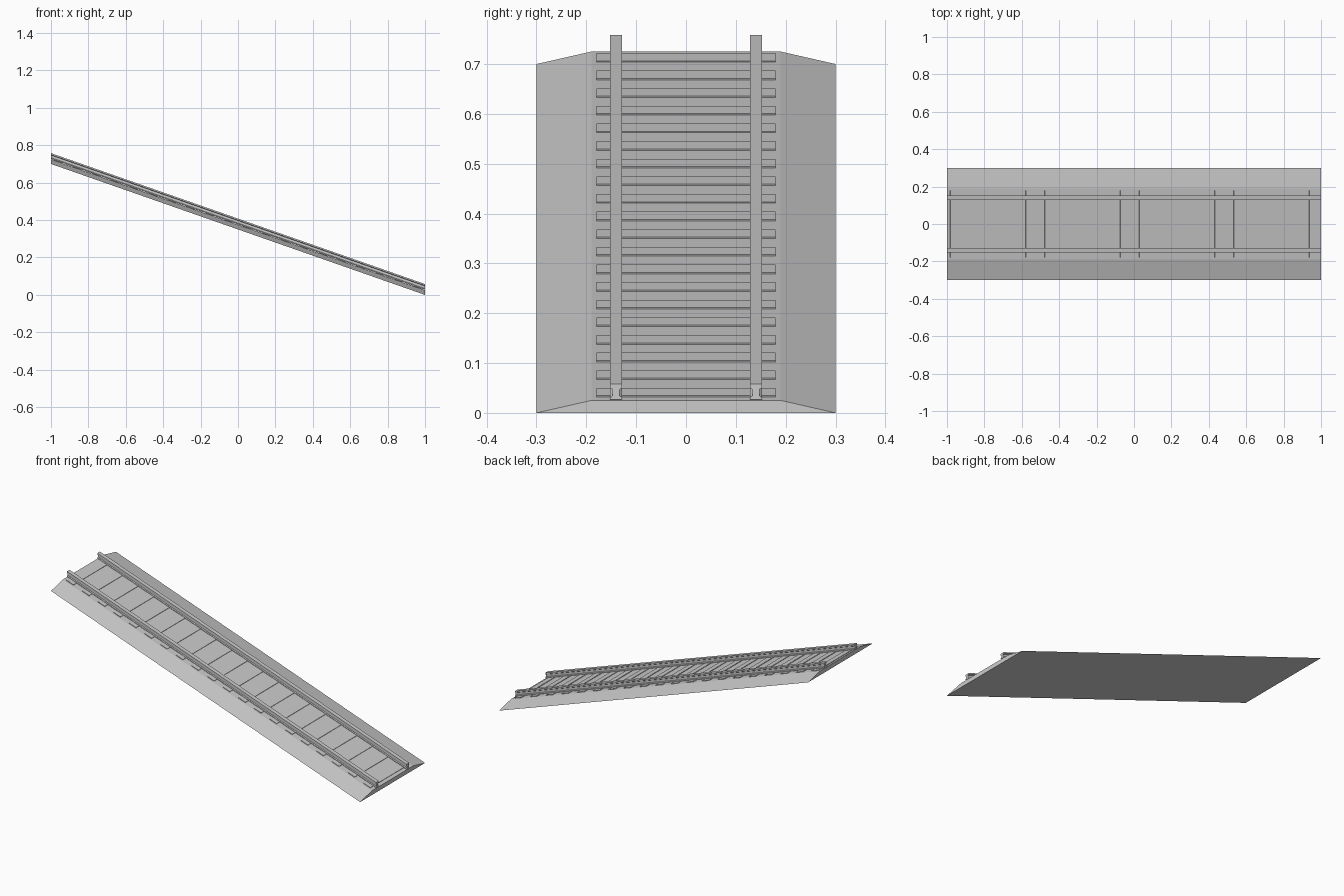
import bpy, bmesh, math
from mathutils import Matrix

if "Cube" in bpy.data.objects:
    bpy.data.objects.remove(bpy.data.objects["Cube"])

SLOPE = 0.35                      # fall per unit of x
ANGLE = math.atan(SLOPE)


def ground(x):
    return SLOPE * (1 - x)


def finish(bm, name):
    bmesh.ops.recalc_face_normals(bm, faces=bm.faces)
    me = bpy.data.meshes.new(name)
    bm.to_mesh(me)
    bm.free()
    ob = bpy.data.objects.new(name, me)
    bpy.context.collection.objects.link(ob)
    return ob


def sloped_profile(name, pts, y0=0.0):
    """Sweep a (y, z) section down the slope with upright ends."""
    bm = bmesh.new()
    ends = [[bm.verts.new((x, y0 + y, ground(x) + z)) for y, z in pts] for x in (-1, 1)]
    n = len(pts)
    for i in range(n):
        j = (i + 1) % n
        bm.faces.new((ends[0][i], ends[0][j], ends[1][j], ends[1][i]))
    for e in ends:
        bm.faces.new(e)
    return finish(bm, name)


# Gravel bed
sloped_profile("ballast_bed", [(-0.3, 0), (0.3, 0), (0.19, 0.025), (-0.19, 0.025)])

# Two rails with head, web and foot
half = [(0.012, 0.027), (0.012, 0.031), (0.007, 0.034),
        (0.007, 0.047), (0.012, 0.050), (0.012, 0.058)]
section = half + [(-y, z) for y, z in reversed(half)]
for side, y in (("left", 0.14), ("right", -0.14)):
    sloped_profile("rail_" + side, section, y)

# Twenty sleepers lying along the slope, partly sunk in the bed
COUNT, THICK = 20, 0.012
for i in range(COUNT):
    x = -0.96 + 1.92 * i / (COUNT - 1)
    bm = bmesh.new()
    bmesh.ops.create_cube(bm, size=1)
    bm.transform(Matrix.Translation((x, 0, ground(x) + 0.0283))
                 @ Matrix.Rotation(ANGLE, 4, 'Y')
                 @ Matrix.Translation((0, 0, -THICK / 2))
                 @ Matrix.Diagonal((0.047, 0.36, THICK, 1)))
    finish(bm, f"sleeper_{i + 1:02d}")
